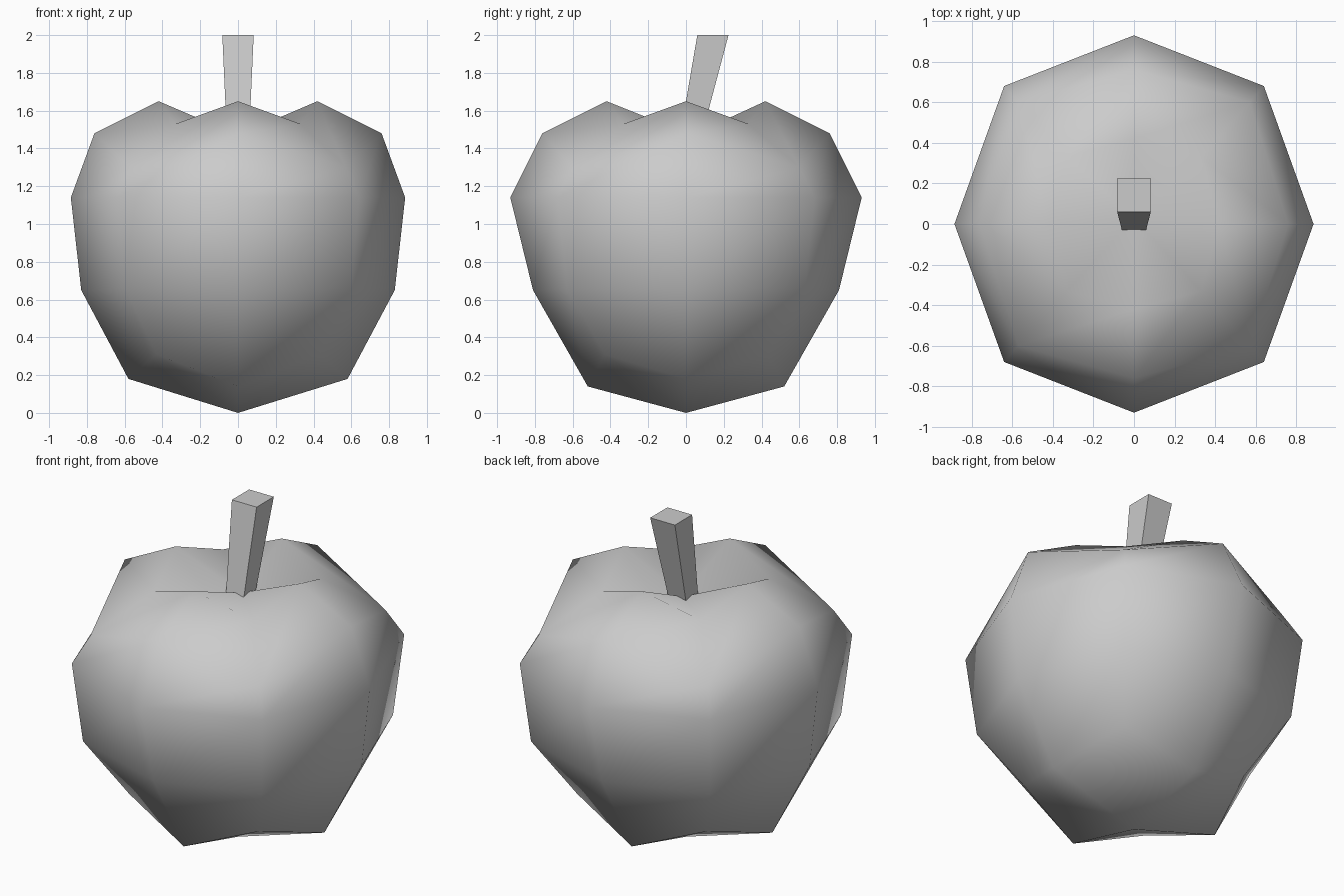
import bpy

if "Cube" in bpy.data.objects:
    bpy.data.objects.remove(bpy.data.objects["Cube"])


def make_object(name, verts, faces, smooth):
    mesh = bpy.data.meshes.new(name)
    mesh.from_pydata(verts, [], faces)
    mesh.update()
    for p in mesh.polygons:
        p.use_smooth = smooth
    obj = bpy.data.objects.new(name, mesh)
    bpy.context.collection.objects.link(obj)
    return obj


def bridge(a, b, n):
    return [(a + i, a + (i + 1) % n, b + (i + 1) % n, b + i) for i in range(n)]


# Fruit body: eight-sided lobed rings, bottom to top
# (x radius, z at x axis, y radius, z at y axis, diagonal x, diagonal y, diagonal z)
rings = [
    (0.58, 0.18, 0.52, 0.14, 0.43, 0.43, 0.31),
    (0.83, 0.65, 0.81, 0.65, 0.60, 0.63, 0.66),
    (0.885, 1.14, 0.93, 1.14, 0.64, 0.68, 1.14),
    (0.76, 1.48, 0.76, 1.48, 0.57, 0.60, 1.30),
    (0.42, 1.65, 0.42, 1.65, 0.33, 0.33, 1.53),
]
verts, faces = [], []
for rx, zx, ry, zy, dx, dy, dz in rings:
    verts += [(rx, 0, zx), (dx, dy, dz), (0, ry, zy), (-dx, dy, dz),
              (-rx, 0, zx), (-dx, -dy, dz), (0, -ry, zy), (dx, -dy, dz)]
for r in range(len(rings) - 1):
    faces += bridge(8 * r, 8 * r + 8, 8)

# Bottom point and top dimple
bottom, top = len(verts), len(verts) + 1
verts += [(0, 0, 0), (0, 0.03, 1.47)]
last = 8 * (len(rings) - 1)
for i in range(8):
    j = (i + 1) % 8
    faces.append((bottom, j, i))
    faces.append((top, last + i, last + j))
make_object("fruit_body", verts, faces, True)

# Stem: square tapered post leaning backwards
stem = []
for hx, y0, y1, z in [(0.056, -0.043, 0.065, 1.40), (0.083, 0.06, 0.225, 2.0)]:
    stem += [(-hx, y0, z), (hx, y0, z), (hx, y1, z), (-hx, y1, z)]
make_object("stem", stem, bridge(0, 4, 4) + [(3, 2, 1, 0), (4, 5, 6, 7)], False)
